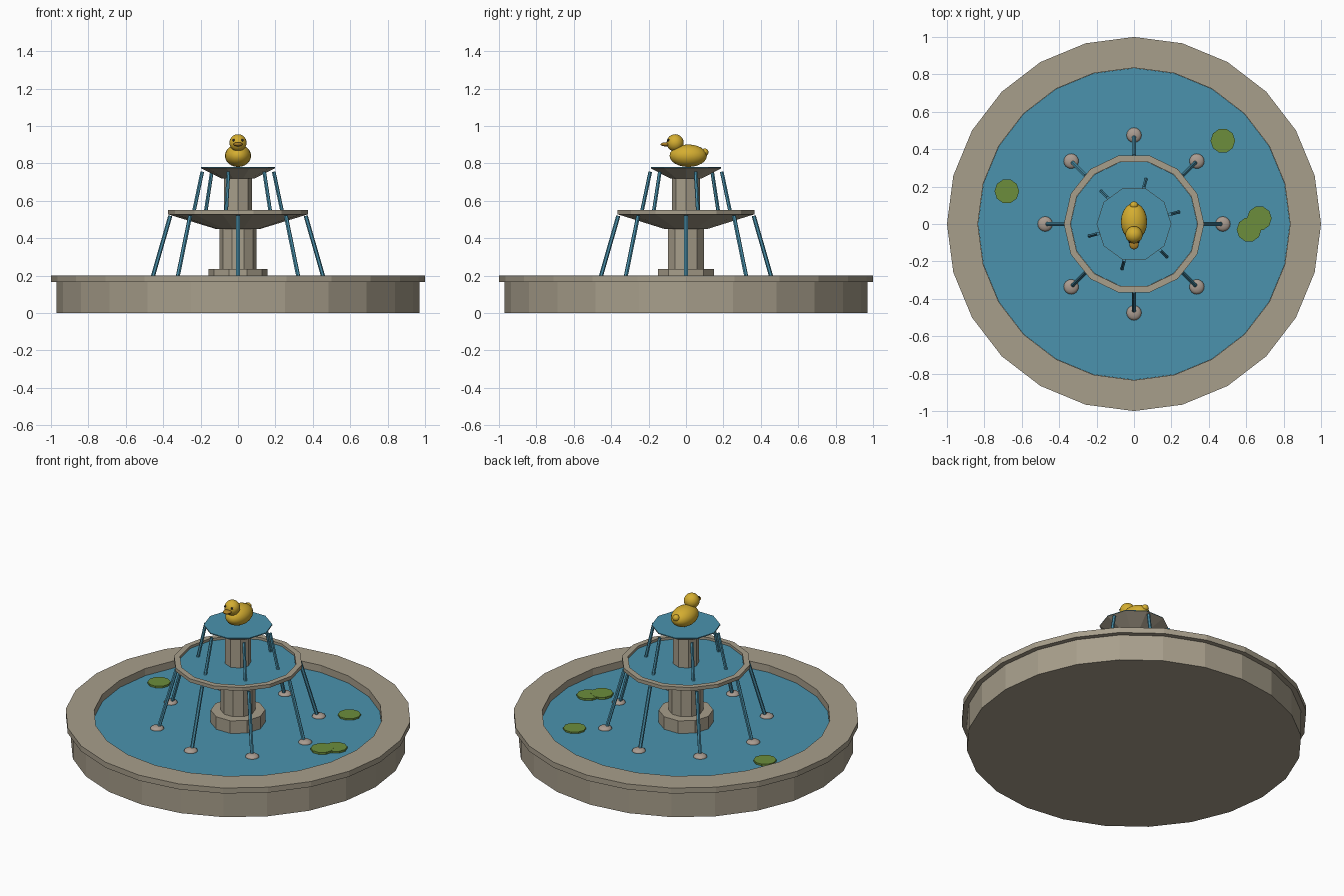
import bpy
import bmesh
from math import cos, sin, pi, radians
from mathutils import Vector

if "Cube" in bpy.data.objects:
    bpy.data.objects.remove(bpy.data.objects["Cube"])


def material(name, rgb, rough=0.7):
    m = bpy.data.materials.new(name)
    m.use_nodes = True
    m.diffuse_color = (*rgb, 1)
    bsdf = next(n for n in m.node_tree.nodes if n.type == 'BSDF_PRINCIPLED')
    bsdf.inputs["Base Color"].default_value = (*rgb, 1)
    bsdf.inputs["Roughness"].default_value = rough
    return m


stone = material("stone", (0.39, 0.345, 0.26))
water = material("water", (0.07, 0.29, 0.42))
foam = material("splash", (0.40, 0.33, 0.28))
leaf = material("lily green", (0.15, 0.27, 0.045))
yellow = material("duck yellow", (0.66, 0.42, 0.03))
orange = material("beak orange", (0.42, 0.22, 0.02))
black = material("eye black", (0.02, 0.02, 0.02))


def finish(name, bm, mat, smooth=False):
    bmesh.ops.remove_doubles(bm, verts=bm.verts, dist=1e-5)
    bmesh.ops.recalc_face_normals(bm, faces=bm.faces)
    for f in bm.faces:
        f.smooth = smooth
    me = bpy.data.meshes.new(name)
    bm.to_mesh(me)
    bm.free()
    me.materials.append(mat)
    ob = bpy.data.objects.new(name, me)
    bpy.context.collection.objects.link(ob)
    return ob


def lathe(name, profile, sides, mat, at=(0, 0, 0)):
    """Spin an (r, z) profile around z; both ends are capped flat."""
    bm = bmesh.new()
    rings = []
    for r, z in profile:
        rings.append([bm.verts.new((at[0] + r * cos(2 * pi * i / sides),
                                    at[1] + r * sin(2 * pi * i / sides),
                                    at[2] + z)) for i in range(sides)])
    for a, b in zip(rings, rings[1:]):
        for i in range(sides):
            j = (i + 1) % sides
            bm.faces.new((a[i], a[j], b[j], b[i]))
    bm.faces.new(rings[0])
    bm.faces.new(rings[-1])
    return finish(name, bm, mat)


def ball(name, at, radii, mat, segs=20, rings=12):
    bm = bmesh.new()
    bmesh.ops.create_uvsphere(bm, u_segments=segs, v_segments=rings, radius=1)
    bmesh.ops.scale(bm, vec=radii, verts=bm.verts)
    bmesh.ops.translate(bm, vec=at, verts=bm.verts)
    return finish(name, bm, mat, True)


def stream(name, angle, top, bottom, radius):
    """Thin straight jet between two (r, z) points at one angle."""
    a, b = [Vector((r * cos(angle), r * sin(angle), z)) for r, z in (top, bottom)]
    bm = bmesh.new()
    bmesh.ops.create_cone(bm, cap_ends=True, segments=6, radius1=radius,
                          radius2=radius, depth=(b - a).length)
    turn = (b - a).to_track_quat('Z', 'Y').to_matrix()
    bmesh.ops.rotate(bm, matrix=turn, verts=bm.verts)
    bmesh.ops.translate(bm, vec=(a + b) / 2, verts=bm.verts)
    return finish(name, bm, water)


# Basin with overhanging rim, and its pool
POOL = 0.155
lathe("basin", [(0.97, 0), (0.97, 0.165), (1, 0.165), (1, 0.2),
                (0.835, 0.2), (0.835, 0.1)], 24, stone)
lathe("pool_water", [(0.834, 0.12), (0.834, POOL)], 24, water)

# Pedestal and columns
lathe("pedestal_base", [(0.158, 0.13), (0.158, 0.235)], 10, stone)
lathe("lower_column", [(0.1, 0.2), (0.1, 0.47)], 10, stone)
lathe("upper_column", [(0.075, 0.5), (0.075, 0.74)], 8, stone)

# Middle bowl and top bowl
lathe("middle_bowl", [(0.12, 0.45), (0.375, 0.528), (0.375, 0.55),
                      (0.34, 0.55), (0.34, 0.525)], 14, stone)
lathe("middle_water", [(0.339, 0.527), (0.339, 0.535)], 14, water)
lathe("top_bowl", [(0.09, 0.72), (0.2, 0.775)], 10, stone)
lathe("top_water", [(0.198, 0.775), (0.198, 0.78)], 10, water)

# Falling jets with splashes where they land
for i in range(8):
    a = i * pi / 4
    stream(f"lower_stream_{i}", a, (0.362, 0.52), (0.467, POOL), 0.011)
    ball(f"splash_{i}", (0.475 * cos(a), 0.475 * sin(a), POOL),
         (0.04, 0.04, 0.018), foam, 16, 8)
for i in range(6):
    stream(f"upper_stream_{i}", radians(15 + 60 * i), (0.198, 0.755), (0.247, 0.53), 0.01)

# Lily pads
for i, (x, y) in enumerate([(0.475, 0.445), (-0.68, 0.175), (0.67, 0.03), (0.615, -0.03)]):
    lathe(f"lily_pad_{i}", [(0.066, 0), (0.066, 0.01 + 0.001 * i)], 10, leaf, (x, y, POOL))

# Duck
ball("duck_body", (0, 0.012, 0.841), (0.07, 0.1, 0.06), yellow)
ball("duck_head", (0, -0.058, 0.91), (0.046, 0.046, 0.046), yellow)
ball("duck_tail", (0, 0.1, 0.86), (0.022, 0.02, 0.02), yellow)
ball("duck_beak", (0, -0.108, 0.902), (0.025, 0.028, 0.011), orange)
for side, name in ((1, "left"), (-1, "right")):
    ball(f"{name}_eye", (side * 0.024, -0.094, 0.924), (0.007, 0.007, 0.007), black, 10, 6)
